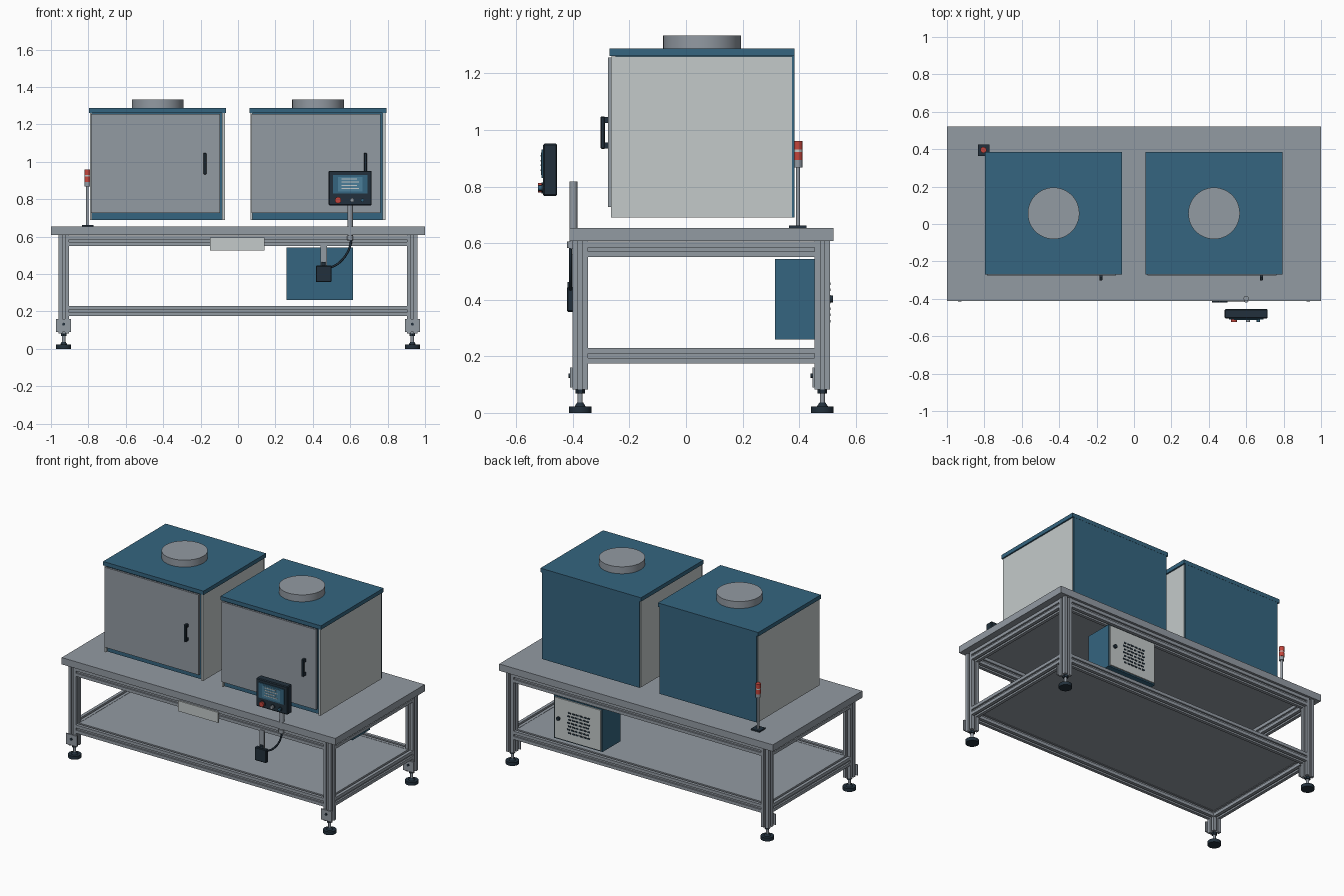
import bpy, bmesh, math
from mathutils import Vector, Matrix

if "Cube" in bpy.data.objects:
    bpy.data.objects.remove(bpy.data.objects["Cube"])


def material(name, rgb):
    m = bpy.data.materials.new(name)
    m.diffuse_color = (*rgb, 1)
    m.use_nodes = True
    m.node_tree.nodes["Principled BSDF"].inputs["Base Color"].default_value = m.diffuse_color
    return m


GREY = material("aluminium grey", (0.29, 0.325, 0.365))
LIGHT = material("light panel grey", (0.55, 0.59, 0.59))
BLUE = material("steel blue", (0.035, 0.13, 0.215))
DARK = material("dark slate", (0.016, 0.03, 0.045))
RED = material("signal red", (0.55, 0.06, 0.045))
SCREEN = material("screen blue", (0.07, 0.21, 0.32))


def finish(name, bm, mat, smooth=False):
    bmesh.ops.recalc_face_normals(bm, faces=bm.faces)
    me = bpy.data.meshes.new(name)
    bm.to_mesh(me)
    bm.free()
    ob = bpy.data.objects.new(name, me)
    bpy.context.collection.objects.link(ob)
    me.materials.append(mat)
    if smooth:
        bpy.ops.object.select_all(action='DESELECT')
        bpy.context.view_layer.objects.active = ob
        ob.select_set(True)
        bpy.ops.object.shade_smooth_by_angle(angle=math.radians(35))
    return ob


def box(name, x, y, z, mat, bevel=0):
    """Box from (min, max) ranges."""
    bm = bmesh.new()
    size = [r[1] - r[0] for r in (x, y, z)]
    mid = Vector([(r[0] + r[1]) / 2 for r in (x, y, z)])
    bmesh.ops.create_cube(bm, size=1, matrix=Matrix.Translation(mid) @ Matrix.Diagonal((*size, 1)))
    if bevel:
        bmesh.ops.bevel(bm, geom=bm.edges[:], offset=bevel, segments=1, affect='EDGES')
    return finish(name, bm, mat)


def rod(name, start, end, radius, mat, sides=24, top=None):
    """Cylinder or cone between two points."""
    a, b = Vector(start), Vector(end)
    d = b - a
    mw = Matrix.Translation((a + b) / 2) @ d.to_track_quat('Z', 'Y').to_matrix().to_4x4()
    bm = bmesh.new()
    bmesh.ops.create_cone(bm, cap_ends=True, segments=sides, radius1=radius,
                          radius2=radius if top is None else top, depth=d.length, matrix=mw)
    return finish(name, bm, mat, True)


def slotted_bar(name, start, end, width=0.055):
    """Square extrusion with a groove along each side."""
    h, s, d = width / 2, width * 0.13, width * 0.2
    side = [(-h, -h), (-s, -h), (-s, -h + d), (s, -h + d), (s, -h)]
    pts = []
    for k in range(4):
        c, n = round(math.cos(k * math.pi / 2)), round(math.sin(k * math.pi / 2))
        pts += [(x * c - y * n, x * n + y * c) for x, y in side]
    a, b = Vector(start), Vector(end)
    axis = (b - a).normalized()
    u = Vector((0, 0, 1)) if abs(axis.z) < 0.5 else Vector((1, 0, 0))
    v = axis.cross(u)
    bm = bmesh.new()
    f = bm.faces.new([bm.verts.new(a + u * p + v * q) for p, q in pts])
    new = bmesh.ops.extrude_face_region(bm, geom=[f])['geom']
    bmesh.ops.translate(bm, vec=b - a, verts=[g for g in new if isinstance(g, bmesh.types.BMVert)])
    return finish(name, bm, GREY)


# Table frame
LX, YF, YB = 0.932, -0.374, 0.482
box("table_top", (-1, 1), (-0.412, 0.522), (0.608, 0.653), GREY)
box("lower_shelf", (-0.907, 0.907), (-0.349, 0.457), (0.212, 0.228), GREY)
for z in (0.202, 0.578):
    for y in (YF, YB):
        slotted_bar("long_rail", (-LX + 0.027, y, z), (LX - 0.027, y, z))
    for x in (-LX, LX):
        slotted_bar("side_rail", (x, YF + 0.027, z), (x, YB - 0.027, z))

# Legs, foot brackets and levelling feet
for x in (-LX, LX):
    for y in (YF, YB):
        slotted_bar("leg", (x, y, 0.082), (x, y, 0.608))
        front = y - 0.0275
        box("foot_bracket", (x - 0.04, x + 0.04), (front - 0.008, front), (0.09, 0.16), GREY)
        rod("bracket_bolt", (x, front - 0.014, 0.132), (x, front, 0.132), 0.008, DARK, 12)
        rod("foot_nut", (x, y, 0.068), (x, y, 0.083), 0.017, DARK, 6)
        rod("foot_stem", (x, y, 0.02), (x, y, 0.07), 0.009, GREY, 16)
        rod("foot_collar", (x, y, 0.022), (x, y, 0.036), 0.02, DARK, 24, 0.011)
        rod("foot_pad", (x, y, 0), (x, y, 0.022), 0.04, DARK, 32)

# Two enclosures
for cx in (-0.43, 0.428):
    box("enclosure_core", (cx - 0.35, cx + 0.345), (-0.25, 0.374), (0.69, 1.262), BLUE)
    box("left_panel", (cx - 0.36, cx - 0.35), (-0.265, 0.374), (0.69, 1.26), LIGHT)
    box("right_panel", (cx + 0.345, cx + 0.36), (-0.265, 0.374), (0.69, 1.26), LIGHT)
    box("back_panel", (cx - 0.355, cx + 0.355), (0.374, 0.383), (0.69, 1.262), BLUE)
    box("door", (cx - 0.355, cx + 0.335), (-0.275, -0.262), (0.727, 1.256), GREY)
    box("lid", (cx - 0.367, cx + 0.367), (-0.27, 0.384), (1.262, 1.288), BLUE)
    rod("exhaust_collar", (cx, 0.057, 1.288), (cx, 0.057, 1.334), 0.138, GREY, 48)
    hx = cx + 0.253
    box("handle_grip", (hx - 0.008, hx + 0.008), (-0.302, -0.286), (0.933, 1.047), DARK, 0.003)
    for z in (0.945, 1.035):
        box("handle_mount", (hx - 0.008, hx + 0.008), (-0.288, -0.275), (z - 0.01, z + 0.01), DARK)

# Control panel on its post
box("control_housing", (0.485, 0.715), (-0.505, -0.455), (0.766, 0.952), DARK, 0.005)
box("screen_frame", (0.508, 0.692), (-0.51, -0.505), (0.83, 0.93), BLUE)
box("screen", (0.535, 0.665), (-0.512, -0.51), (0.84, 0.92), SCREEN)
for i in range(4):
    z = 0.855 + i * 0.017
    box("screen_line", (0.553, 0.647 - 0.012 * (i % 2)), (-0.514, -0.512), (z, z + 0.005), LIGHT)
for x, r, mat in ((0.535, 0.017, RED), (0.61, 0.011, GREY), (0.665, 0.009, BLUE)):
    rod("button_ring", (x, -0.504, 0.795), (x, -0.511, 0.795), r + 0.003, DARK, 20)
    rod("button", (x, -0.508, 0.795), (x, -0.523, 0.795), r, mat, 20)
rod("panel_post", (0.6, -0.398, 0.58), (0.6, -0.398, 0.818), 0.014, GREY, 24)
rod("post_clamp", (0.6, -0.404, 0.582), (0.6, -0.404, 0.606), 0.016, GREY, 20)

# Junction box, hanger and cable
box("junction_box", (0.416, 0.5), (-0.421, -0.395), (0.357, 0.445), DARK, 0.004)
box("box_hanger", (0.44, 0.475), (-0.405, -0.397), (0.44, 0.56), GREY)
rod("cable_gland", (0.458, -0.408, 0.445), (0.458, -0.408, 0.463), 0.011, DARK, 12)
cu = bpy.data.curves.new("cable", 'CURVE')
cu.dimensions = '3D'
cu.bevel_depth = 0.006
cu.bevel_resolution = 2
sp = cu.splines.new('BEZIER')
sp.bezier_points.add(1)
for p, co, l, r in zip(sp.bezier_points,
                       ((0.495, -0.408, 0.437), (0.605, -0.408, 0.585)),
                       ((0.47, -0.408, 0.43), (0.605, -0.408, 0.52)),
                       ((0.545, -0.408, 0.445), (0.605, -0.408, 0.62))):
    p.co, p.handle_left, p.handle_right = co, l, r
cu.materials.append(DARK)
bpy.context.collection.objects.link(bpy.data.objects.new("cable", cu))

# Blank name plate under the front edge
box("front_plate", (-0.15, 0.143), (-0.411, -0.401), (0.526, 0.595), LIGHT)

# Electrical cabinet facing the back
box("electrical_cabinet", (0.26, 0.615), (0.315, 0.5), (0.26, 0.543), BLUE)
box("cabinet_door", (0.268, 0.607), (0.5, 0.508), (0.268, 0.536), LIGHT)
for row in range(7):
    z = 0.32 + row * 0.022
    for col in range(6):
        x = 0.345 + col * 0.028 + 0.007 * (row % 2)
        box("vent_slot", (x, x + 0.02), (0.508, 0.511), (z, z + 0.009), DARK)
rod("cabinet_lock", (0.575, 0.506, 0.402), (0.575, 0.52, 0.402), 0.012, DARK, 16)

# Signal tower
tx, ty = -0.805, 0.396
box("tower_base", (-0.835, -0.772), (0.364, 0.425), (0.653, 0.662), DARK)
rod("tower_pole", (tx, ty, 0.66), (tx, ty, 0.87), 0.007, GREY, 16)
for z0, z1, r, mat in ((0.868, 0.893, 0.015, GREY), (0.893, 0.922, 0.016, RED),
                       (0.922, 0.93, 0.015, LIGHT), (0.93, 0.96, 0.016, RED)):
    rod("tower_light", (tx, ty, z0), (tx, ty, z1), r, mat, 24)
